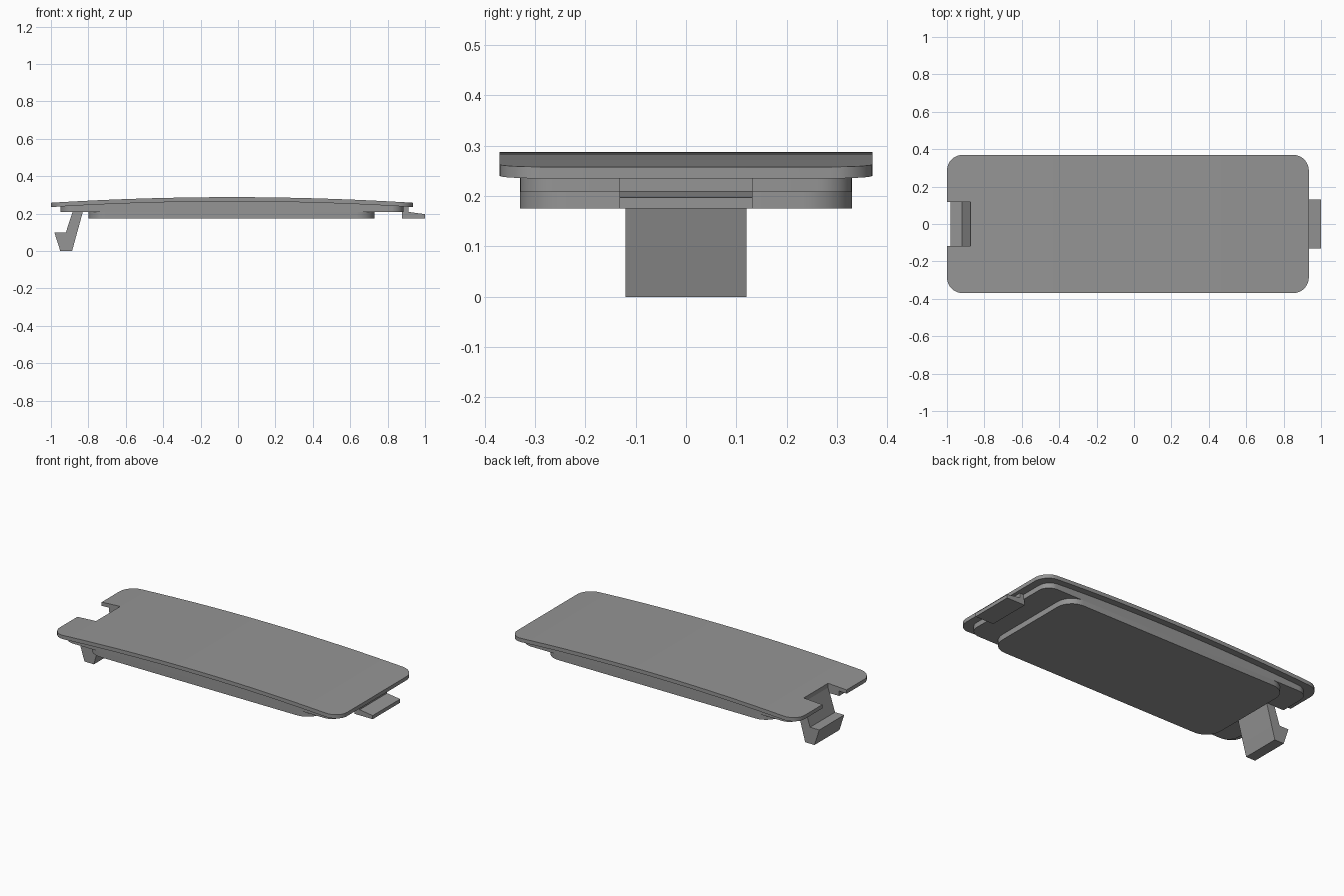
import bpy, bmesh, math

if "Cube" in bpy.data.objects:
    bpy.data.objects.remove(bpy.data.objects["Cube"])

grey = bpy.data.materials.new("plain grey")
grey.diffuse_color = (0.3, 0.3, 0.3, 1)
grey.use_nodes = True
grey.node_tree.nodes["Principled BSDF"].inputs["Base Color"].default_value = grey.diffuse_color

X0, X1 = -1.0, 0.935            # ends of the cover
MID, HALF = (X0 + X1) / 2, (X1 - X0) / 2
NOTCH_X, NOTCH_Y = -0.875, 0.117


def arch(end_z, rise):
    """Height that bows gently along x."""
    return lambda x: end_z + rise * (1 - ((x - MID) / HALF) ** 2)


def finish(name, bm):
    bmesh.ops.recalc_face_normals(bm, faces=bm.faces)
    me = bpy.data.meshes.new(name)
    bm.to_mesh(me)
    bm.free()
    ob = bpy.data.objects.new(name, me)
    bpy.context.collection.objects.link(ob)
    me.materials.append(grey)
    bpy.context.view_layer.objects.active = ob
    ob.select_set(True)
    bpy.ops.object.shade_smooth_by_angle(angle=math.radians(25))
    ob.select_set(False)
    return ob


def slab(name, x0, x1, hy, r, bottom, top, notch=False, cuts=0):
    """Rounded rectangle, optionally notched, between two height functions."""
    bm = bmesh.new()
    pts = []
    corners = [(x1 - r, hy - r), (x0 + r, hy - r), (x0 + r, -hy + r), (x1 - r, -hy + r)]
    for q, (cx, cy) in enumerate(corners):
        for i in range(9):
            a = math.pi / 2 * (q + i / 8)
            pts.append(bm.verts.new((cx + r * math.cos(a), cy + r * math.sin(a), 0)))
    bm.faces.new(pts)

    def cut(co, no):
        bmesh.ops.bisect_plane(bm, geom=bm.verts[:] + bm.edges[:] + bm.faces[:],
                               dist=1e-5, plane_co=co, plane_no=no)
    for i in range(1, cuts):
        cut((x0 + (x1 - x0) * i / cuts, 0, 0), (1, 0, 0))
    if notch:
        cut((NOTCH_X, 0, 0), (1, 0, 0))
        for s in (-1, 1):
            cut((0, s * NOTCH_Y, 0), (0, 1, 0))
        gone = [f for f in bm.faces if f.calc_center_median().x < NOTCH_X
                and abs(f.calc_center_median().y) < NOTCH_Y]
        bmesh.ops.delete(bm, geom=gone, context='FACES')
    lower = bm.verts[:]
    ext = bmesh.ops.extrude_face_region(bm, geom=bm.faces[:], use_keep_orig=True)
    upper = [g for g in ext["geom"] if isinstance(g, bmesh.types.BMVert)]
    for v in lower:
        v.co.z = bottom(v.co.x)
    for v in upper:
        v.co.z = top(v.co.x)
    return finish(name, bm)


def extrusion(name, profile, hy):
    """Side profile in x-z, swept across y."""
    bm = bmesh.new()
    a, b = ([bm.verts.new((x, s * hy, z)) for x, z in profile] for s in (-1, 1))
    bm.faces.new(a)
    bm.faces.new(b[::-1])
    n = len(profile)
    for i in range(n):
        j = (i + 1) % n
        bm.faces.new((a[i], b[i], b[j], a[j]))
    return finish(name, bm)


def flat(z):
    return lambda x: z


# Bowed cover, stepped rim and inner panel
under = arch(0.235, 0.03)
slab("cover_plate", X0, X1, 0.37, 0.085, under, arch(0.258, 0.03), True, 32)
slab("rim_step", -0.95, 0.885, 0.33, 0.07, flat(0.208), under, True, 32)
slab("inner_panel", -0.80, 0.73, 0.33, 0.10, flat(0.175), flat(0.208))

# Slanted snap clip with a hooked foot
extrusion("snap_clip", [(-0.873, 0.245), (-0.92, 0.10), (-0.982, 0.10), (-0.95, 0.0),
                        (-0.887, 0.0), (-0.83, 0.208), (-0.822, 0.24)], 0.12)

# Locating tab at the other end
extrusion("locating_tab", [(0.877, 0.175), (1.0, 0.175), (1.0, 0.197), (0.912, 0.209),
                           (0.912, 0.24), (0.877, 0.24)], 0.132)
